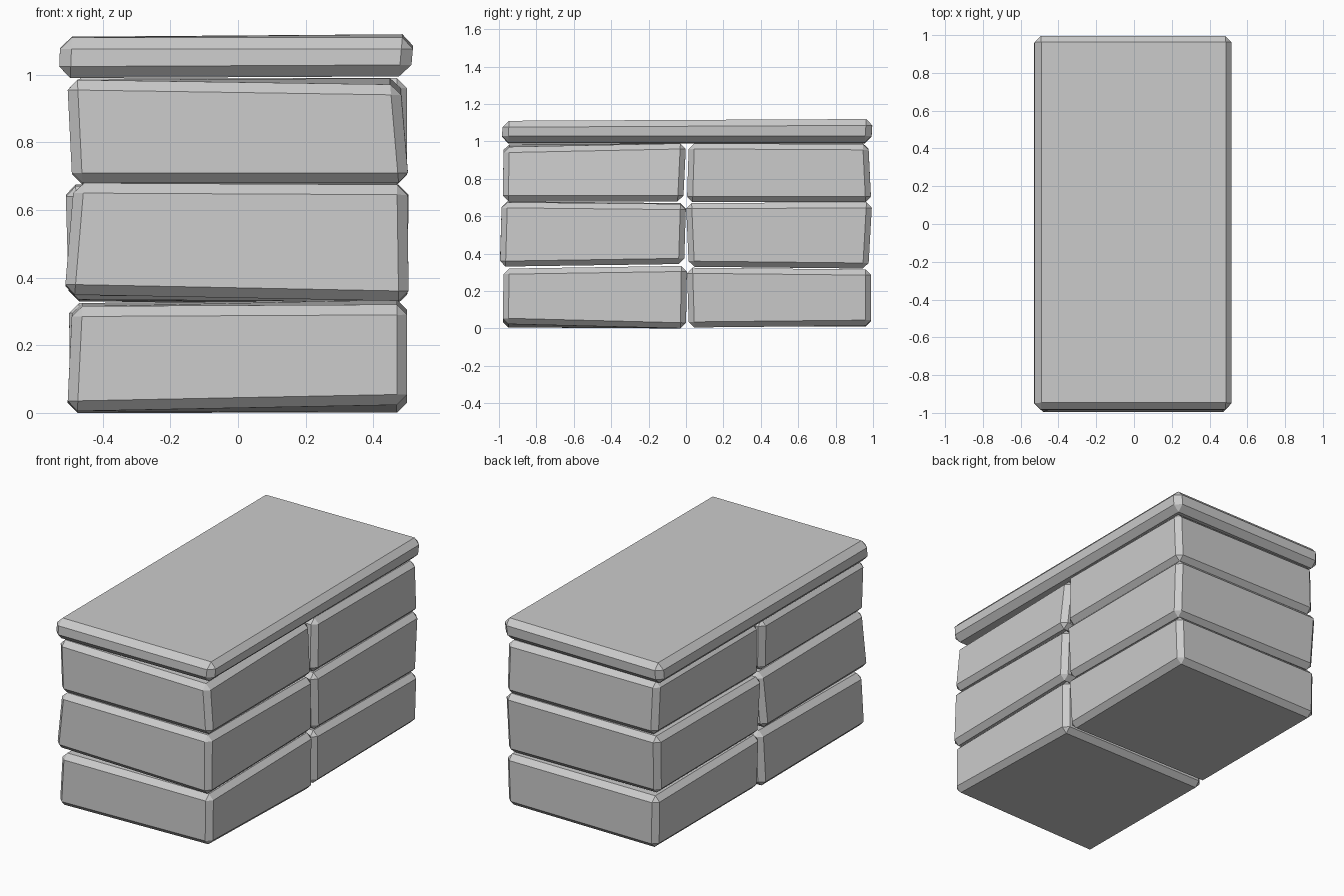
import bpy


def stone(name, x, y, zb, zt, width=0.03):
    """Chamfered rough block.
    x = left/right at bottom, left/right at top; y = front/back at bottom, front/back at top;
    zb, zt = corner heights: front left, front right, back left, back right."""
    verts = []
    for k, heights in enumerate((zb, zt)):
        for j in (0, 1):
            for i in (0, 1):
                verts.append((x[2 * k + i], y[2 * k + j], heights[2 * j + i]))
    faces = [(0, 2, 3, 1), (4, 5, 7, 6), (0, 1, 5, 4),
             (2, 6, 7, 3), (0, 4, 6, 2), (1, 3, 7, 5)]
    mesh = bpy.data.meshes.new(name)
    mesh.from_pydata(verts, [], faces)
    obj = bpy.data.objects.new(name, mesh)
    bpy.context.collection.objects.link(obj)
    bevel = obj.modifiers.new("chamfer", 'BEVEL')
    bevel.width = width
    bevel.segments = 1
    bevel.limit_method = 'NONE'
    return obj


# Bottom course
stone("bottom_front_stone", (-0.505, 0.50, -0.49, 0.50), (-0.98, 0.00, -0.975, 0.005),
      (0.005, 0.025, 0.00, 0.00), (0.315, 0.32, 0.325, 0.335))
stone("bottom_back_stone", (-0.495, 0.49, -0.50, 0.50), (0.015, 0.99, 0.005, 0.99),
      (0.01, 0.005, 0.01, 0.015), (0.325, 0.325, 0.315, 0.315))

# Middle course
stone("middle_front_stone", (-0.513, 0.505, -0.485, 0.50), (-0.995, -0.01, -0.985, 0.00),
      (0.35, 0.33, 0.345, 0.345), (0.68, 0.675, 0.67, 0.665))
stone("middle_back_stone", (-0.50, 0.50, -0.51, 0.505), (0.015, 0.975, 0.00, 0.995),
      (0.335, 0.33, 0.33, 0.32), (0.67, 0.67, 0.675, 0.675))

# Top course
stone("top_front_stone", (-0.49, 0.505, -0.505, 0.48), (-0.98, -0.015, -0.975, 0.00),
      (0.68, 0.68, 0.68, 0.68), (0.985, 0.97, 0.985, 0.99))
stone("top_back_stone", (-0.49, 0.50, -0.495, 0.50), (0.005, 0.99, 0.015, 0.975),
      (0.675, 0.675, 0.68, 0.675), (0.99, 0.99, 0.99, 0.985))

# Overhanging cap slab
stone("cap_slab", (-0.53, 0.51, -0.525, 0.52), (-0.985, 0.99, -0.98, 0.998),
      (0.99, 0.995, 0.99, 0.995), (1.11, 1.11, 1.112, 1.12), 0.034)
